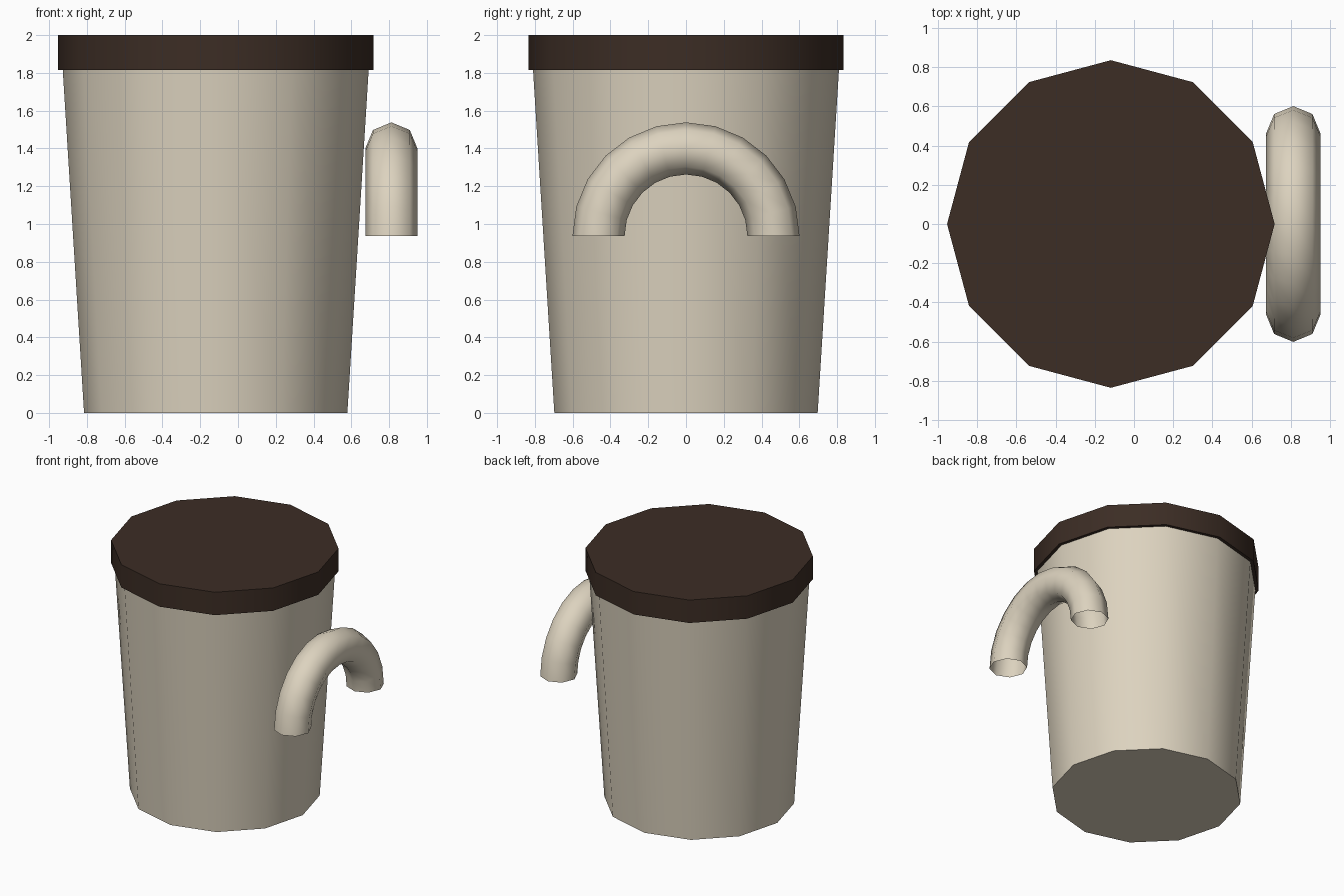
import bpy, bmesh
from math import cos, sin, pi, radians

cube = bpy.data.objects.get("Cube")
if cube:
    bpy.data.objects.remove(cube, do_unlink=True)

CUP_X = -0.118
SIDES = 12


def material(name, rgb):
    mat = bpy.data.materials.new(name)
    mat.use_nodes = True
    mat.diffuse_color = (*rgb, 1)
    mat.node_tree.nodes["Principled BSDF"].inputs["Base Color"].default_value = (*rgb, 1)
    return mat


def make_object(name, bm, mat):
    bmesh.ops.recalc_face_normals(bm, faces=bm.faces)
    mesh = bpy.data.meshes.new(name)
    bm.to_mesh(mesh)
    bm.free()
    mesh.materials.append(mat)
    obj = bpy.data.objects.new(name, mesh)
    bpy.context.collection.objects.link(obj)
    bpy.ops.object.select_all(action="DESELECT")
    obj.select_set(True)
    bpy.context.view_layer.objects.active = obj
    bpy.ops.object.shade_smooth_by_angle(angle=radians(50))
    return obj


def drum(name, bottom_radius, top_radius, low, high, mat):
    bm = bmesh.new()
    bmesh.ops.create_cone(bm, cap_ends=True, segments=SIDES, radius1=bottom_radius,
                          radius2=top_radius, depth=high - low)
    # put a corner on each axis
    for v in bm.verts:
        v.co.x += CUP_X
        v.co.z += (low + high) / 2
    return make_object(name, bm, mat)


def arch(name, x, z, major, minor, steps, tube_sides, mat):
    bm = bmesh.new()
    rings = []
    for i in range(steps + 1):
        a = pi * i / steps
        ring = []
        for j in range(tube_sides):
            t = 2 * pi * j / tube_sides
            r = major + minor * cos(t)
            ring.append(bm.verts.new((x + minor * sin(t), r * cos(a), z + r * sin(a))))
        rings.append(ring)
    for a, b in zip(rings, rings[1:]):
        for j in range(tube_sides):
            k = (j + 1) % tube_sides
            bm.faces.new((a[j], a[k], b[k], b[j]))
    return make_object(name, bm, mat)


cream = material("cream ceramic", (0.72, 0.65, 0.52))
brown = material("dark brown", (0.045, 0.026, 0.018))

# Tapered cup, its flat lid and the open-ended arched handle
drum("cup_body", 0.697, 0.815, 0, 1.9, cream)
drum("lid", 0.835, 0.835, 1.815, 2, brown)
arch("handle", 0.812, 0.937, 0.463, 0.138, 12, 8, cream)
